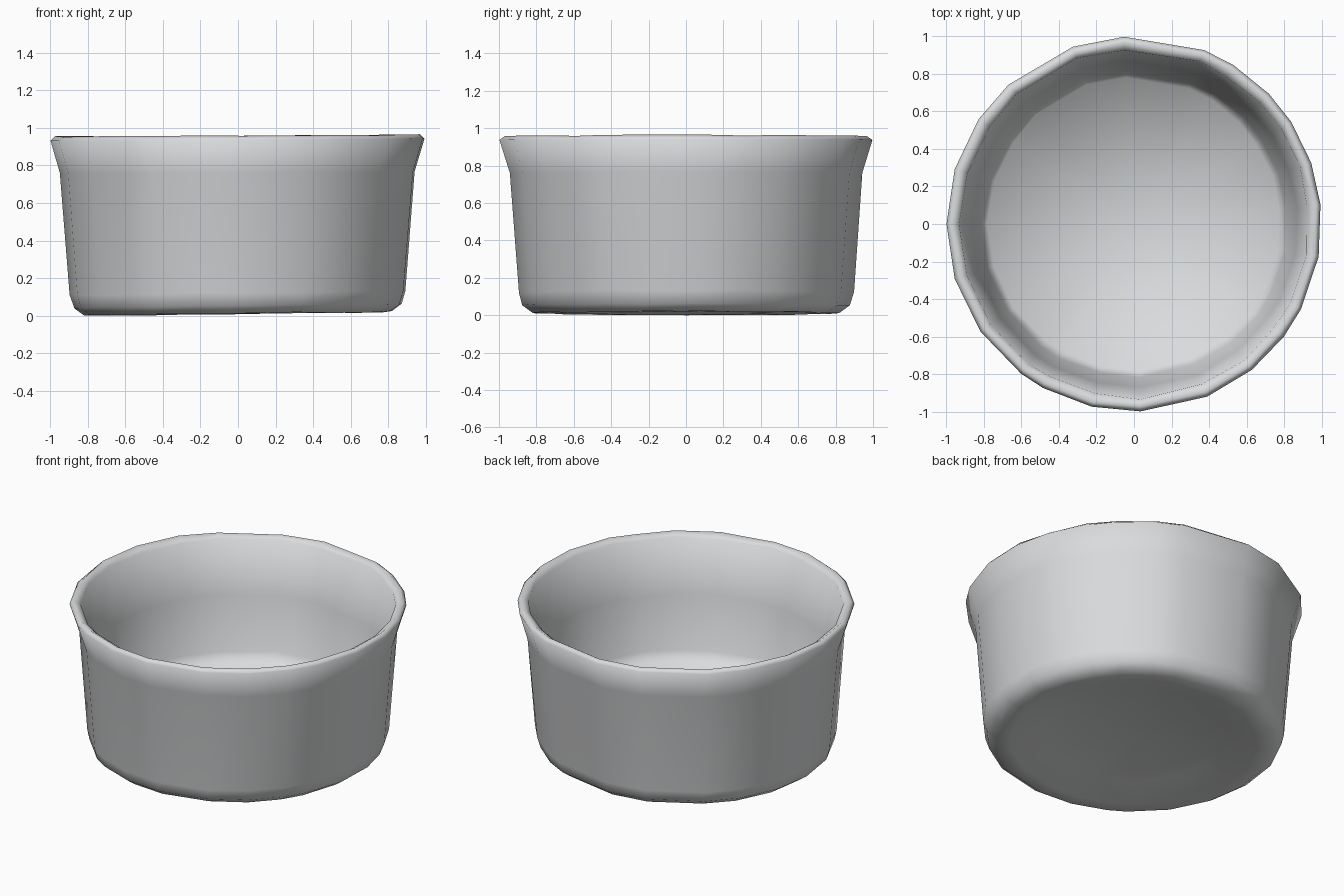
import bpy, bmesh, random
from math import radians, sin, cos

cube = bpy.data.objects.get("Cube")
if cube:
    bpy.data.objects.remove(cube, do_unlink=True)

random.seed(4)

# Glazed ceramic colour
mat = bpy.data.materials.new("pale_grey_ceramic")
mat.use_nodes = True
grey = (0.7, 0.71, 0.72, 1)
mat.diffuse_color = grey
mat.node_tree.nodes["Principled BSDF"].inputs["Base Color"].default_value = grey

# Uneven facet directions around the dish, in degrees
angles = [6, 19, 33, 44, 58, 68, 93, 109, 132, 146, 163, 180, 197,
          215, 233, 241, 257, 272, 293, 309, 323, 333, 350]

# Wall section (radius, height): recess, foot, outer wall, flared lip, inner wall, floor
profile = [(0.55, 0.075), (0.73, 0.018), (0.82, 0.02), (0.875, 0.06), (0.897, 0.13),
           (0.945, 0.77), (0.998, 0.945), (0.97, 0.965), (0.93, 0.94),
           (0.87, 0.6), (0.815, 0.26), (0.78, 0.19)]
lip = 6

bm = bmesh.new()
rings = []
for level, (r, z) in enumerate(profile):
    # The foot leans a little more than the rim
    lean = 0.012 if level < lip - 1 else 0.005
    ring = []
    for a in angles:
        t = radians(a)
        wobble = random.uniform(-0.005, 0.005) if level != lip else 0
        x, y = (r + wobble) * cos(t), (r + wobble) * sin(t)
        ring.append(bm.verts.new((x, y, z + lean * x + wobble * 0.8)))
    rings.append(ring)

# Skin the rings, then close the underside and the inner floor with fans
n = len(angles)
for lower, upper in zip(rings, rings[1:]):
    for i in range(n):
        j = (i + 1) % n
        bm.faces.new((lower[i], lower[j], upper[j], upper[i]))
for ring, z in ((rings[0], 0.08), (rings[-1], 0.18)):
    centre = bm.verts.new((0, 0, z))
    for i in range(n):
        bm.faces.new((ring[i], ring[(i + 1) % n], centre))
bmesh.ops.recalc_face_normals(bm, faces=bm.faces)
for face in bm.faces:
    face.smooth = True

# Stand the dish on the ground
lowest = min(v.co.z for v in bm.verts)
bmesh.ops.translate(bm, verts=bm.verts, vec=(0, 0, -lowest))

mesh = bpy.data.meshes.new("round_dish")
bm.to_mesh(mesh)
bm.free()
mesh.materials.append(mat)
dish = bpy.data.objects.new("round_dish", mesh)
bpy.context.collection.objects.link(dish)
